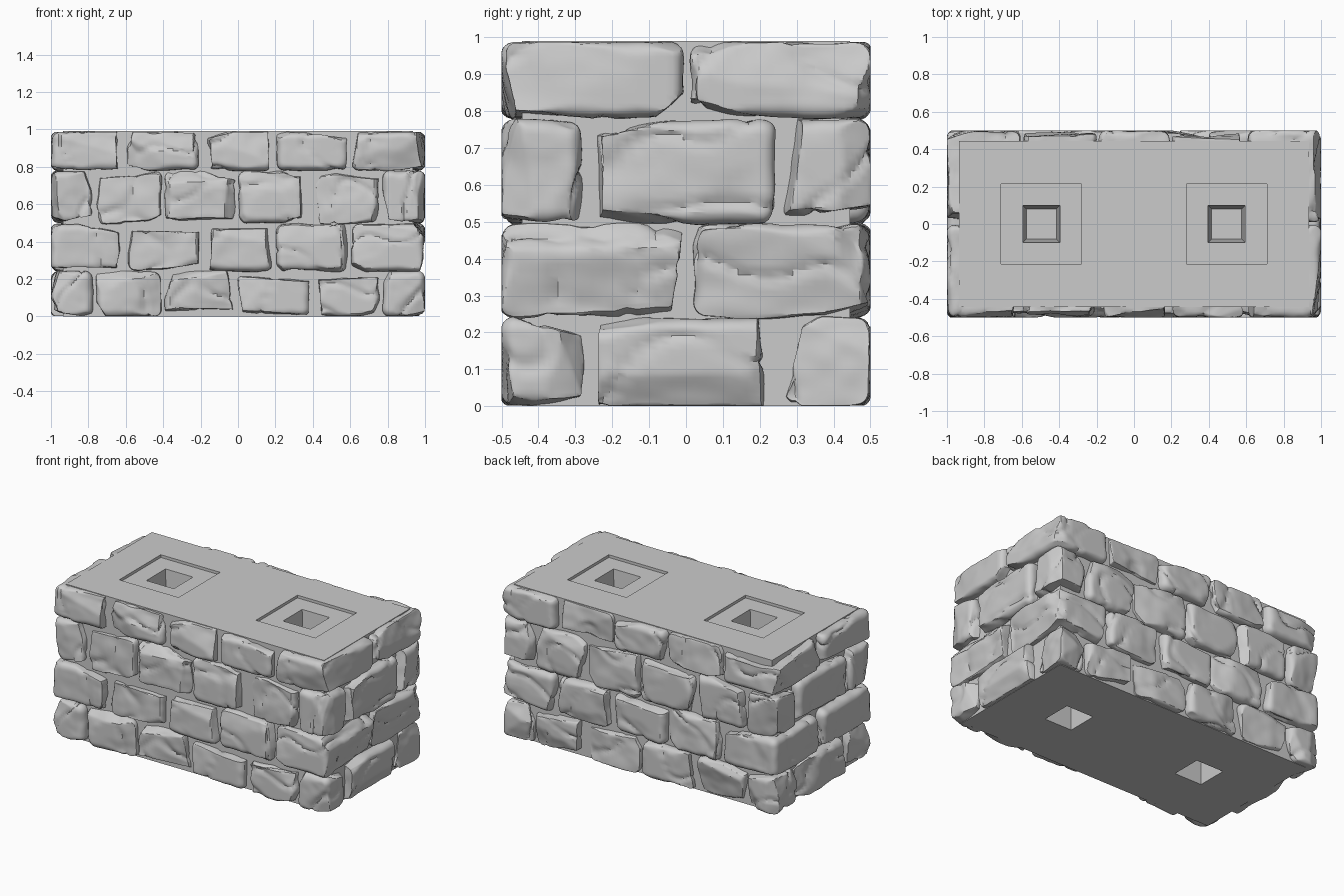
import bpy, bmesh, math, random
from mathutils import Vector, noise

random.seed(7)
if "Cube" in bpy.data.objects:
    bpy.data.objects.remove(bpy.data.objects["Cube"], do_unlink=True)

stone = bpy.data.materials.new("grey stone")
stone.use_nodes = True
GREY = (0.6, 0.6, 0.6, 1)
stone.diffuse_color = GREY
stone.node_tree.nodes["Principled BSDF"].inputs["Base Color"].default_value = GREY

CORE_X, CORE_Y, HEIGHT = 0.935, 0.445, 0.99
ROUND = 0.042   # softness of the brick edges
JOINT = 0.011   # half of the gap between bricks


def select_only(ob):
    bpy.ops.object.select_all(action="DESELECT")
    ob.select_set(True)
    bpy.context.view_layer.objects.active = ob


# Mortar core with square recesses and tapered sockets
bpy.ops.mesh.primitive_cube_add(size=1, location=(0, 0, HEIGHT / 2))
core = bpy.context.object
core.name = "mortar_core"
core.scale = (2 * CORE_X, 2 * CORE_Y, HEIGHT)
bpy.ops.object.transform_apply(location=True, rotation=True, scale=True)
core.data.materials.append(stone)


def cut_square(x, z0, z1, half0, half1):
    """Cut a square hole, half0 wide at the bottom and half1 at the top."""
    root2 = math.sqrt(2)
    bpy.ops.mesh.primitive_cone_add(
        vertices=4, radius1=half0 * root2, radius2=half1 * root2,
        depth=z1 - z0, location=(x, 0, (z0 + z1) / 2),
        rotation=(0, 0, math.pi / 4))
    cutter = bpy.context.object
    cutter.name = "hole_cutter"
    cutter.hide_render = True
    cutter.data.materials.append(stone)
    mod = core.modifiers.new("hole", "BOOLEAN")
    mod.operation = "DIFFERENCE"
    mod.object = cutter
    select_only(core)
    bpy.ops.object.modifier_apply(modifier=mod.name)
    bpy.data.objects.remove(cutter, do_unlink=True)


for side in (-1, 1):
    x = 0.495 * side
    cut_square(x, 0.972, 1.05, 0.215, 0.215)   # shallow recess
    cut_square(x, 0.7, 0.98, 0.08, 0.1)        # upper socket
    cut_square(x, -0.01, 0.27, 0.1, 0.08)      # lower socket


# Evenly divided cube used as the start of every brick
template = bmesh.new()
bmesh.ops.create_cube(template, size=2)
bmesh.ops.subdivide_edges(template, edges=template.edges[:], cuts=19,
                          use_grid_fill=True)


def spread(t):
    """Move grid lines closer to the brick edges."""
    return 0.5 * t + 0.5 * math.sin(t * math.pi / 2)


def clamp(v, low, high):
    return max(low, min(high, v))


def chisel_planes(half):
    """Random tilted planes that chip the faces and corners."""
    planes = []
    for k in range(9):
        n = Vector((random.gauss(0, 0.3) for _ in range(3)))
        n[k % 3] += random.choice((-1, 1))
        n.normalize()
        reach = sum(abs(a) * b for a, b in zip(n, half))
        planes.append((n, reach - random.uniform(0.025, 0.055)))
    return planes


def add_brick(course, low, high):
    """Rounded, chipped and dented stone between two corners."""
    centre, half = (low + high) / 2, (high - low) / 2
    inner = half - Vector((ROUND,) * 3)
    planes = chisel_planes(half)
    offset = Vector((random.uniform(0, 50) for _ in range(3)))
    bm = template.copy()
    for v in bm.verts:
        p = Vector((spread(c) * h for c, h in zip(v.co, half)))
        q = Vector((clamp(c, -h, h) for c, h in zip(p, inner)))
        n = (p - q).normalized()
        p = q + n * ROUND
        for normal, dist in planes:
            over = p.dot(normal) - dist
            if over > 0:
                p -= normal * over
        # Broad dents, fine grain and thin cracks
        dent = 0.011 * noise.noise(p * 6 + offset)
        dent += 0.004 * noise.noise(p * 17 + offset)
        crack = abs(noise.noise(p * 3.5 - offset))
        dent -= 0.012 * max(0, 1 - crack * 14)
        p += n * dent + centre
        v.co = (clamp(p.x, -1, 1), clamp(p.y, -0.5, 0.5),
                clamp(p.z, 0.002, HEIGHT - 0.003))
    # Drop the faces buried in the core
    hidden = [f for f in bm.faces if all(
        abs(v.co.x) < CORE_X - 0.03 and abs(v.co.y) < CORE_Y - 0.03
        for v in f.verts)]
    bmesh.ops.delete(bm, geom=hidden, context="FACES")
    mesh = bpy.data.meshes.new("brick")
    bm.to_mesh(mesh)
    bm.free()
    course.from_mesh(mesh)
    bpy.data.meshes.remove(mesh)


# Four courses: bottom, top, joints along the length, joints along the depth
LONG = [-1, -0.6, -0.195, 0.195, 0.6, 1]
SHORT = [-1, -0.77, -0.4, -0.005, 0.395, 0.765, 1]
HALVES = [-0.5, 0.005, 0.5]
THIRDS = [-0.5, -0.27, 0.255, 0.5]
COURSES = [
    ("bottom_course", 0.0, 0.24, SHORT, THIRDS),
    ("second_course", 0.243, 0.493, LONG, HALVES),
    ("third_course", 0.497, 0.778, SHORT, THIRDS),
    ("top_course", 0.781, 0.989, LONG, HALVES),
]


def gap(edges, i):
    """Span of cell i, leaving a joint on its inner sides only."""
    last = len(edges) - 2
    return (edges[i] + (JOINT if i > 0 else 0),
            edges[i + 1] - (JOINT if i < last else 0))


for name, z0, z1, xs, ys in COURSES:
    course = bmesh.new()
    for i in range(len(xs) - 1):
        for j in range(len(ys) - 1):
            if 0 < i < len(xs) - 2 and 0 < j < len(ys) - 2:
                continue
            (x0, x1), (y0, y1) = gap(xs, i), gap(ys, j)
            add_brick(course, Vector((x0, y0, z0)), Vector((x1, y1, z1)))
    mesh = bpy.data.meshes.new(name)
    course.to_mesh(mesh)
    course.free()
    mesh.materials.append(stone)
    ob = bpy.data.objects.new(name, mesh)
    bpy.context.collection.objects.link(ob)
    select_only(ob)
    bpy.ops.object.shade_smooth_by_angle(angle=math.radians(32))
template.free()
